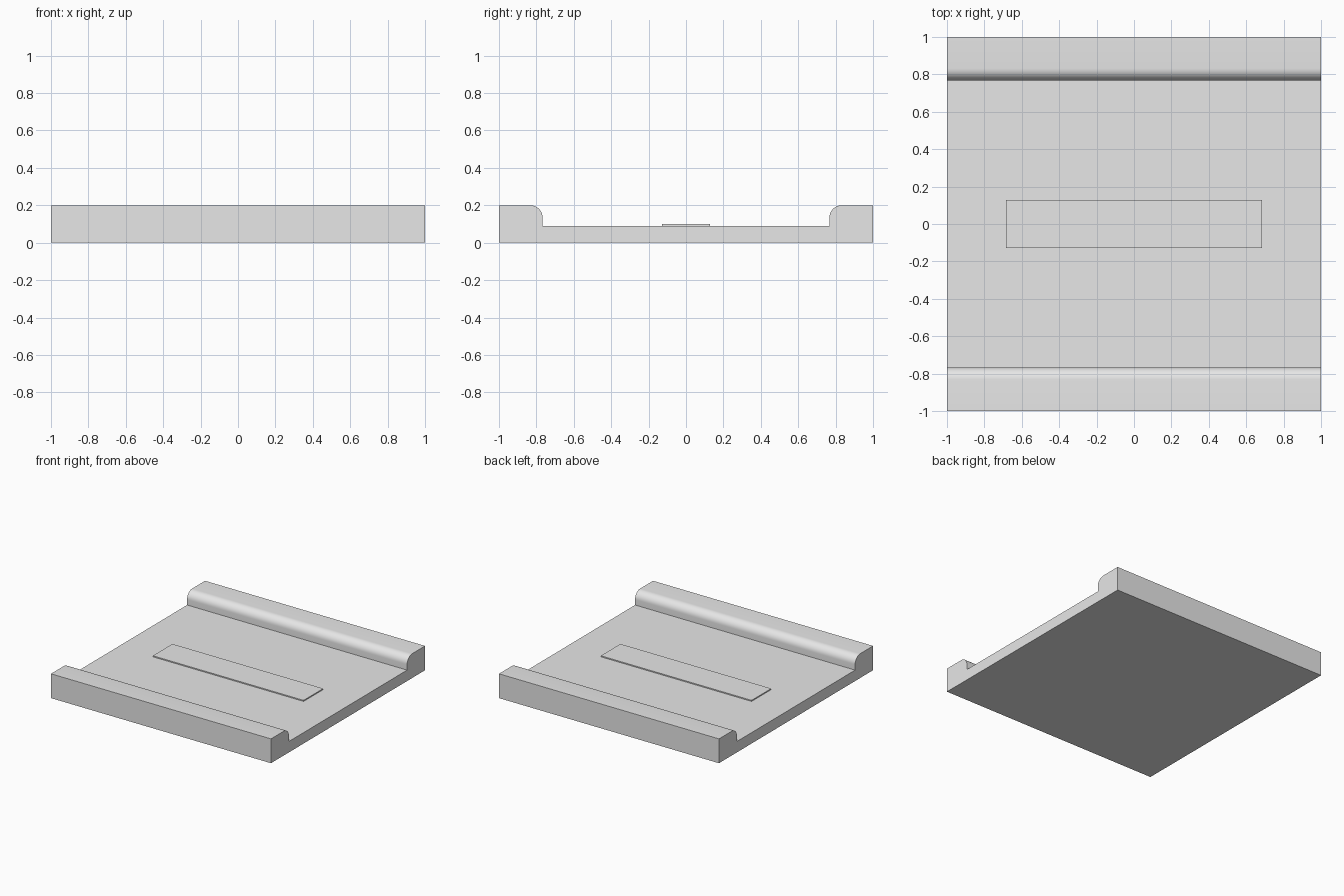
import bpy, bmesh, math

if "Cube" in bpy.data.objects:
    bpy.data.objects.remove(bpy.data.objects["Cube"], do_unlink=True)

# Single light grey finish
grey = bpy.data.materials.new("light_grey")
grey.use_nodes = True
COLOR = (0.8, 0.8, 0.8, 1.0)
grey.diffuse_color = COLOR
grey.node_tree.nodes["Principled BSDF"].inputs["Base Color"].default_value = COLOR

HEIGHT, FLOOR, RAIL_INNER, RADIUS, STEPS = 0.2, 0.09, 0.767, 0.065, 10


def extrude_profile(name, profile, half_length):
    """Extrude a (y, z) outline along x, centred on x = 0."""
    bm = bmesh.new()
    face = bm.faces.new([bm.verts.new((-half_length, y, z)) for y, z in profile])
    result = bmesh.ops.extrude_face_region(bm, geom=[face])
    moved = [v for v in result["geom"] if isinstance(v, bmesh.types.BMVert)]
    bmesh.ops.translate(bm, verts=moved, vec=(2 * half_length, 0, 0))
    bmesh.ops.recalc_face_normals(bm, faces=bm.faces)
    mesh = bpy.data.meshes.new(name)
    bm.to_mesh(mesh)
    bm.free()
    mesh.materials.append(grey)
    obj = bpy.data.objects.new(name, mesh)
    bpy.context.collection.objects.link(obj)
    bpy.ops.object.select_all(action="DESELECT")
    obj.select_set(True)
    bpy.context.view_layer.objects.active = obj
    bpy.ops.object.shade_smooth_by_angle(angle=math.radians(30))
    return obj


# Tray: flat floor with a rounded rail along the front and back
half = [(1, 0), (1, HEIGHT)]
for i in range(STEPS + 1):
    a = math.pi / 2 * i / STEPS
    half.append((RAIL_INNER + RADIUS * (1 - math.sin(a)),
                 HEIGHT - RADIUS * (1 - math.cos(a))))
half.append((RAIL_INNER, FLOOR))
tray = half + [(-y, z) for y, z in reversed(half)]
extrude_profile("tray_with_rails", tray, 1.0)

# Thin raised plate in the middle of the floor
plate = [(-0.127, FLOOR), (0.127, FLOOR), (0.127, 0.099), (-0.127, 0.099)]
extrude_profile("center_plate", plate, 0.685)
